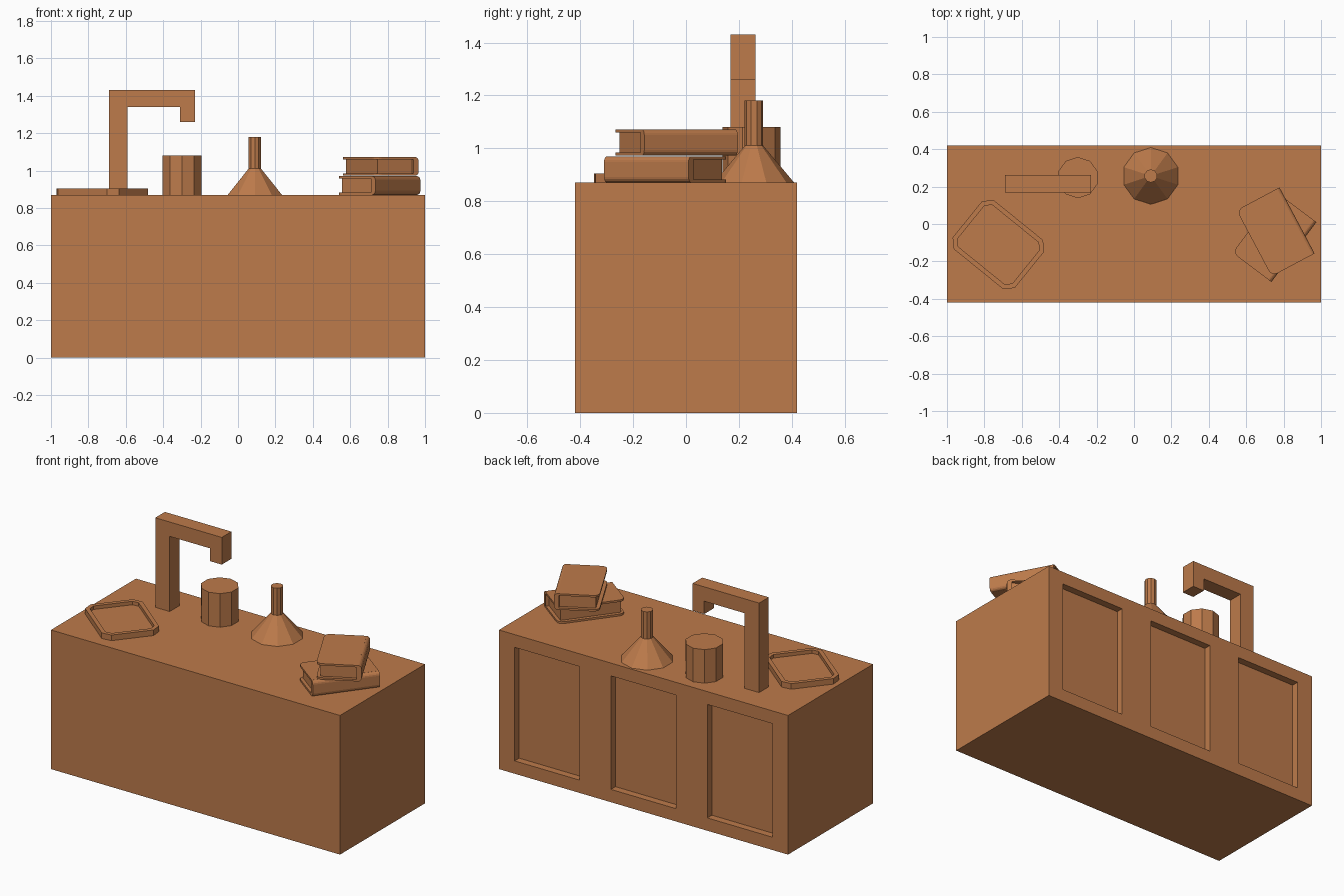
import bpy, bmesh, math
from mathutils import Matrix, Vector

if "Cube" in bpy.data.objects:
    bpy.data.objects.remove(bpy.data.objects["Cube"])

wood = bpy.data.materials.new("warm_brown")
wood.diffuse_color = (0.51, 0.197, 0.07, 1)
wood.use_nodes = True
wood.node_tree.nodes["Principled BSDF"].inputs["Base Color"].default_value = wood.diffuse_color
TOP = 0.87


def finish(name, bm, matrix=None):
    bmesh.ops.recalc_face_normals(bm, faces=bm.faces)
    if matrix is not None:
        bm.transform(matrix)
    me = bpy.data.meshes.new(name)
    bm.to_mesh(me)
    bm.free()
    me.materials.append(wood)
    ob = bpy.data.objects.new(name, me)
    bpy.context.collection.objects.link(ob)
    return ob


def add_prism(bm, pts, direction):
    """Extrude a closed 3D outline along a direction; returns the far cap."""
    base = bm.faces.new([bm.verts.new(p) for p in pts])
    res = bmesh.ops.extrude_face_region(bm, geom=[base], use_keep_orig=True)
    bmesh.ops.translate(bm, vec=Vector(direction),
                        verts=[v for v in res["geom"] if isinstance(v, bmesh.types.BMVert)])
    return [f for f in res["geom"] if isinstance(f, bmesh.types.BMFace)][0]


def box(name, x0, x1, y0, y1, z0, z1):
    bm = bmesh.new()
    add_prism(bm, [(x0, y0, z0), (x1, y0, z0), (x1, y1, z0), (x0, y1, z0)], (0, 0, z1 - z0))
    return finish(name, bm)


def arc(cx, cy, r, a0, a1, n):
    return [(cx + r * math.cos(math.radians(a0 + (a1 - a0) * i / n)),
             cy + r * math.sin(math.radians(a0 + (a1 - a0) * i / n))) for i in range(n + 1)]


# Counter with three recessed door panels on the back
counter = box("counter", -1, 1, -0.42, 0.42, 0, TOP)
for cx in (-0.667, 0, 0.667):
    cutter = box("panel_cutter", cx - 0.225, cx + 0.225, 0.375, 0.5, 0.08, 0.79)
    cutter.hide_render = True
    mod = counter.modifiers.new("panel", "BOOLEAN")
    mod.operation, mod.solver, mod.object = "DIFFERENCE", "EXACT", cutter
    bpy.context.view_layer.objects.active = counter
    bpy.ops.object.modifier_apply(modifier=mod.name)
    bpy.data.objects.remove(cutter)

# Square tap
bm = bmesh.new()
tap = [(-0.69, TOP), (-0.59, TOP), (-0.59, 1.34), (-0.31, 1.34), (-0.31, 1.26),
       (-0.23, 1.26), (-0.23, 1.43), (-0.69, 1.43)]
add_prism(bm, [(x, 0.168, z) for x, z in tap], (0, 0.095, 0))
finish("tap", bm)


# Ten-sided turned parts
def turned(name, x, y, rings):
    bm = bmesh.new()
    loops = [[bm.verts.new((x + r * math.sin(math.tau * i / 10), y + r * math.cos(math.tau * i / 10), z))
              for i in range(10)] for r, z in rings]
    for a, b in zip(loops, loops[1:]):
        for i in range(10):
            j = (i + 1) % 10
            bm.faces.new((a[i], a[j], b[j], b[i]))
    bm.faces.new(loops[0])
    bm.faces.new(loops[-1])
    finish(name, bm)


turned("canister", -0.30, 0.248, [(0.11, TOP), (0.11, 1.08)])
turned("funnel", 0.09, 0.257, [(0.152, TOP), (0.035, 1.01), (0.035, 1.18)])

# Tray: chamfered rectangle with a sunken middle
bm = bmesh.new()
W, H, C = 0.214, 0.169, 0.044
outline = [(W, -H + C), (W, H - C), (W - C, H), (-W + C, H),
           (-W, H - C), (-W, -H + C), (-W + C, -H), (W - C, -H)]
cap = add_prism(bm, [(x, y, 0) for x, y in outline], (0, 0, 0.035))
bmesh.ops.recalc_face_normals(bm, faces=bm.faces)
bmesh.ops.inset_region(bm, faces=[cap], thickness=0.025, use_even_offset=True)
res = bmesh.ops.extrude_face_region(bm, geom=[cap])
bmesh.ops.translate(bm, vec=(0, 0, -0.022),
                    verts=[v for v in res["geom"] if isinstance(v, bmesh.types.BMVert)])
if cap.is_valid:
    bmesh.ops.delete(bm, geom=[cap], context="FACES_ONLY")
finish("tray", bm, Matrix.Translation((-0.725, -0.11, TOP)) @ Matrix.Rotation(math.radians(-39), 4, "Z"))


# Books: spine towards local +x, covers with rounded fore-edge corners
def book(name, x, y, z, angle, t=0.1, w=0.13, h=0.2):
    bm = bmesh.new()
    r, c = 0.035, 0.012
    cover = ([(w - 0.02, -h), (w - 0.02, h)] + arc(-w + r, h - r, r, 90, 180, 4)
             + arc(-w + r, -h + r, r, 180, 270, 4))
    for z0 in (0, t - c):
        add_prism(bm, [(px, py, z0) for px, py in cover], (0, 0, c))
    s = 0.022
    spine = ([(w - 0.03, 0)] + arc(w - s, s, s, -90, 0, 4)
             + arc(w - s, t - s, s, 0, 90, 4) + [(w - 0.03, t)])
    add_prism(bm, [(px, -h, pz) for px, pz in spine], (0, 2 * h, 0))
    p = h - 0.02
    add_prism(bm, [(-w + 0.022, -p, c), (w - 0.03, -p, c), (w - 0.03, p, c), (-w + 0.022, p, c)],
              (0, 0, t - 2 * c))
    finish(name, bm, Matrix.Translation((x, y, z)) @ Matrix.Rotation(math.radians(angle), 4, "Z"))


book("lower_book", 0.751, -0.072, TOP, -37)
book("upper_book", 0.757, -0.042, TOP + 0.102, 28)
